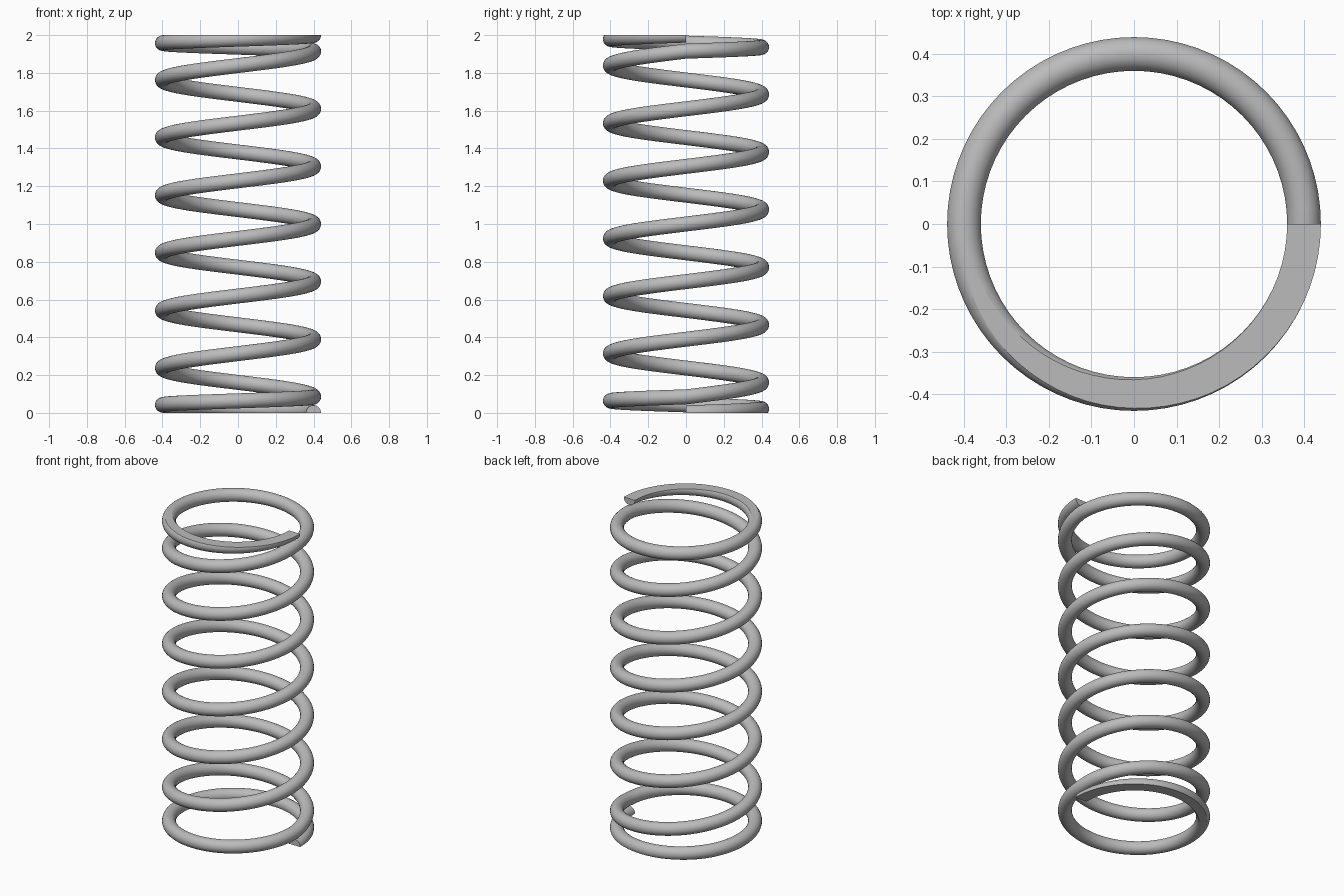
import bpy
import bmesh
from math import pi, cos, sin, radians
from mathutils import Matrix, Vector

cube = bpy.data.objects.get("Cube")
if cube:
    bpy.data.objects.remove(cube, do_unlink=True)

COIL_RADIUS = 0.4
WIRE_RADIUS = 0.04
HEIGHT = 2.0
TURNS = 8
END_PITCH = 0.085
STEPS = 72      # rings per turn
SIDES = 24      # vertices around the wire

# Steel material
steel = bpy.data.materials.new("grey steel")
steel.use_nodes = True
colour = (0.5, 0.5, 0.5, 1.0)
steel.diffuse_color = colour
steel.node_tree.nodes["Principled BSDF"].inputs["Base Color"].default_value = colour


def wire_height(turn):
    """Closed end turns, with evenly pitched active turns between them."""
    pitch = (HEIGHT - 2 * END_PITCH) / (TURNS - 2)
    if turn < 1:
        return END_PITCH * turn
    if turn > TURNS - 1:
        return HEIGHT - END_PITCH * (TURNS - turn)
    return END_PITCH + pitch * (turn - 1)


def wire_ring(bm, turn):
    """One circular section of the wire, in the plane through the axis."""
    turned = Matrix.Rotation(2 * pi * turn, 3, 'Z')
    ring = []
    for i in range(SIDES):
        a = 2 * pi * (i + 0.5) / SIDES
        point = Vector((COIL_RADIUS + WIRE_RADIUS * cos(a), 0,
                        wire_height(turn) + WIRE_RADIUS * sin(a)))
        ring.append(bm.verts.new(turned @ point))
    return ring


def grind_flat(bm, height, direction):
    """Cut the wire level at a height and close the cut."""
    cut = bmesh.ops.bisect_plane(
        bm, geom=bm.verts[:] + bm.edges[:] + bm.faces[:], dist=1e-6,
        plane_co=(0, 0, height), plane_no=(0, 0, direction), clear_outer=True)
    edges = [e for e in cut["geom_cut"]
             if isinstance(e, bmesh.types.BMEdge) and e.is_boundary]
    bmesh.ops.contextual_create(bm, geom=edges)


# Coiled wire
bm = bmesh.new()
rings = [wire_ring(bm, i / STEPS) for i in range(TURNS * STEPS + 1)]
for a, b in zip(rings, rings[1:]):
    for i in range(SIDES):
        j = (i + 1) % SIDES
        bm.faces.new((a[i], b[i], b[j], a[j]))
bm.faces.new(rings[0])
bm.faces.new(rings[-1][::-1])

# Ground flat ends
grind_flat(bm, 0, -1)
grind_flat(bm, HEIGHT, 1)
bmesh.ops.recalc_face_normals(bm, faces=bm.faces[:])

mesh = bpy.data.meshes.new("coil_spring")
bm.to_mesh(mesh)
bm.free()
mesh.materials.append(steel)
spring = bpy.data.objects.new("coil_spring", mesh)
bpy.context.collection.objects.link(spring)

# Smooth wire with crisp ground edges
bpy.ops.object.select_all(action='DESELECT')
spring.select_set(True)
bpy.context.view_layer.objects.active = spring
bpy.ops.object.shade_smooth_by_angle(angle=radians(30))
